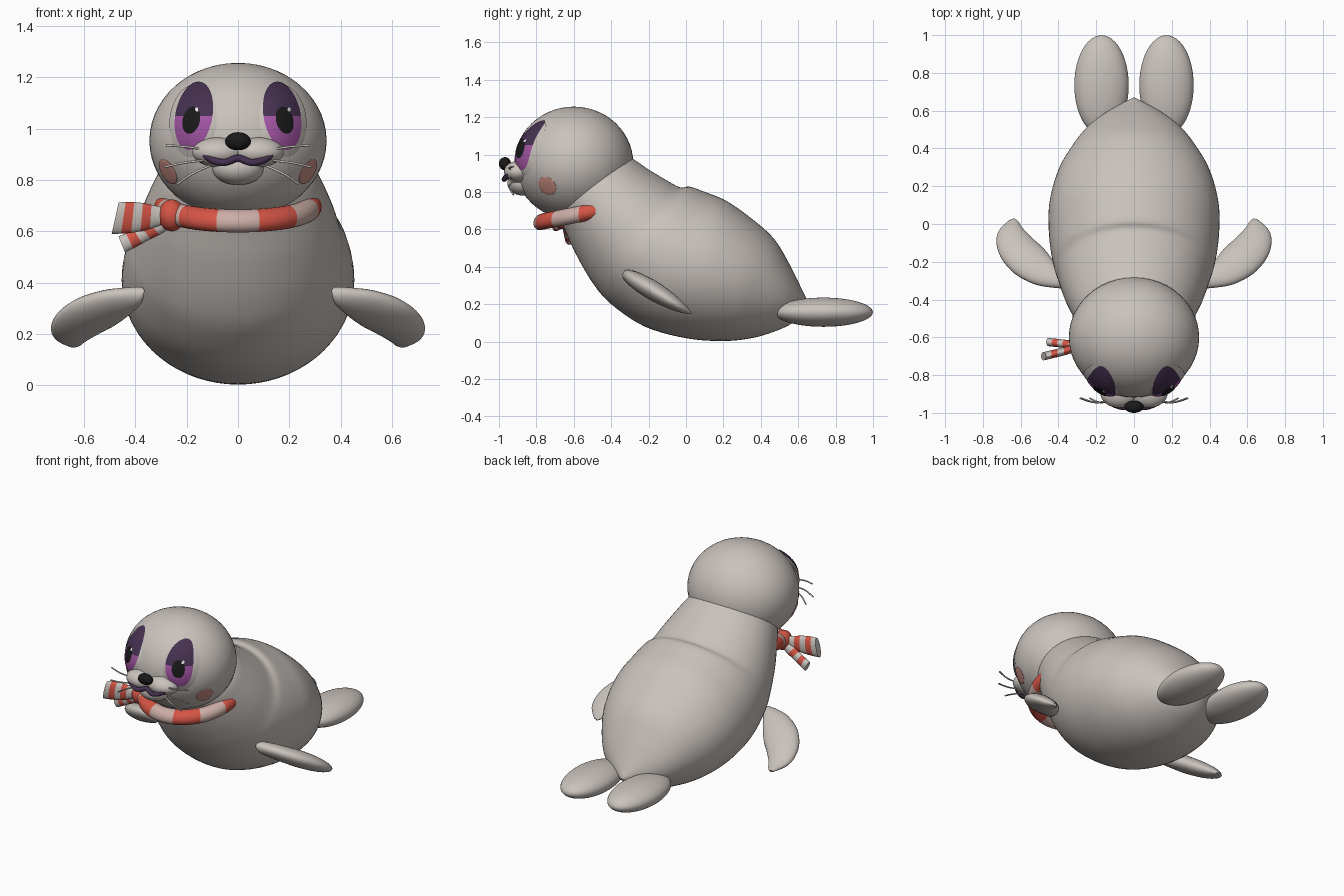
import bpy, bmesh, math
from mathutils import Vector, Matrix

cube = bpy.data.objects.get("Cube")
if cube:
    bpy.data.objects.remove(cube, do_unlink=True)


def material(name, rgb):
    m = bpy.data.materials.new(name)
    m.use_nodes = True
    col = (*rgb, 1)
    m.diffuse_color = col
    m.node_tree.nodes["Principled BSDF"].inputs["Base Color"].default_value = col
    return m


GREY = material("warm grey fur", (.585, .54, .505))
RED = material("scarf red", (.66, .09, .06))
PALE = material("scarf pale", (.6, .42, .38))
PURPLE = material("iris purple", (.36, .09, .37))
DARK = material("dark purple", (.06, .03, .08))
BLACK = material("black", (.01, .01, .01))
BLUSH = material("cheek blush", (.59, .27, .23))
WHITE = material("eye highlight", (.8, .8, .8))


def finish(name, bm, mats, recalc=True):
    if recalc:
        bmesh.ops.recalc_face_normals(bm, faces=bm.faces)
    me = bpy.data.meshes.new(name)
    bm.to_mesh(me)
    bm.free()
    for m in mats:
        me.materials.append(m)
    me.shade_smooth()
    me.set_sharp_from_angle(angle=math.radians(55))
    ob = bpy.data.objects.new(name, me)
    bpy.context.collection.objects.link(ob)
    return ob


def orb(name, loc, radii, mat, normal=None):
    bm = bmesh.new()
    bmesh.ops.create_uvsphere(bm, u_segments=48, v_segments=28, radius=1)
    rot = Vector(normal).to_track_quat('Z', 'Y').to_matrix().to_4x4() if normal else Matrix()
    bm.transform(Matrix.Translation(loc) @ rot @ Matrix.Diagonal((*radii, 1)))
    return finish(name, bm, [mat])


def smooth_rows(rows, steps):
    """Catmull-Rom through rows of vectors."""
    out = []
    for i in range(len(rows) - 1):
        quad = [rows[max(0, min(len(rows) - 1, i + k))] for k in (-1, 0, 1, 2)]
        for s in range(steps):
            t = s / steps
            out.append([b + (c - a) * t / 2 + (2 * a - 5 * b + 4 * c - d) * t * t / 2
                        + (3 * b - a - 3 * c + d) * t ** 3 / 2 for a, b, c, d in zip(*quad)])
    return out + [rows[-1]]


def loft(name, rows, mats, steps=4, segs=40, stripe=0):
    """Skin elliptical sections, each given by two opposite points and a half-width vector."""
    bm = bmesh.new()
    rings = []
    for a, b, h in smooth_rows([[Vector(v) for v in r] for r in rows], steps):
        mid, up = (a + b) / 2, (a - b) / 2
        rings.append([bm.verts.new(mid + up * math.cos(t) + h * math.sin(t))
                      for t in (math.tau * k / segs for k in range(segs))])
    for i, (p, q) in enumerate(zip(rings, rings[1:])):
        for k in range(segs):
            f = bm.faces.new((p[k], p[k - 1], q[k - 1], q[k]))
            f.material_index = i // stripe % 2 if stripe else 0
    bm.faces.new(rings[0])
    f = bm.faces.new(rings[-1])
    f.material_index = (len(rings) - 2) // stripe % 2 if stripe else 0
    return finish(name, bm, mats)


def tube(name, pts, radius, mat):
    cu = bpy.data.curves.new(name, 'CURVE')
    cu.dimensions = '3D'
    cu.bevel_depth = radius
    cu.bevel_resolution = 3
    cu.use_fill_caps = True
    sp = cu.splines.new('POLY')
    path = smooth_rows([[Vector(p)] for p in pts], 6)
    sp.points.add(len(path) - 1)
    for p, (v,) in zip(sp.points, path):
        p.co = (*v, 1)
    cu.materials.append(mat)
    ob = bpy.data.objects.new(name, cu)
    bpy.context.collection.objects.link(ob)


# Body: tilted sections from neck to tail (top y, z, bottom y, z, half width)
body = [(-.36, 1.0, -.70, .78, .22), (-.29, .98, -.70, .70, .29), (-.2, .92, -.65, .60, .335),
        (-.1, .86, -.59, .47, .375), (-.03, .824, -.5, .315, .405), (.02, .828, -.4, .2, .43),
        (.1, .80, -.22, .08, .45), (.22, .75, 0, .018, .448), (.36, .65, .2, .003, .402),
        (.47, .55, .36, .02, .325), (.55, .42, .49, .06, .24), (.61, .3, .58, .105, .14),
        (.67, .18, .668, .17, .005)]
loft("body", [((0, a, b), (0, c, d), (w, 0, 0)) for a, b, c, d, w in body], [GREY], 5, 64)

# Head
HC, HR = Vector((0, -.6, .953)), Vector((.345, .318, .303))
orb("head", HC, HR, GREY)

# Front flippers: leading x, y, trailing x, y, half thickness, on a plane sloping back
fin = [(.365, -.335, .375, -.28, .02), (.38, -.337, .39, -.255, .036), (.44, -.333, .44, -.18, .045),
       (.53, -.315, .485, -.125, .05), (.63, -.262, .53, -.085, .052), (.70, -.185, .57, -.045, .046),
       (.728, -.105, .595, -.015, .036), (.715, -.035, .61, .01, .022), (.66, .02, .63, .028, .006)]
slope = lambda y: .365 - .6 * (y + .33)
for s, side in ((1, "left"), (-1, "right")):
    loft(side + "_front_flipper", [((s * a, b, slope(b)), (s * c, d, slope(d)),
         Vector((0, .5, .86)) * t) for a, b, c, d, t in fin], [GREY], 4, 32)
    orb(side + "_rear_flipper", (s * .172, .735, .157), (.144, .264, .078), GREY)


def eye_y(x, z, s):
    """Head surface with a shallow bulge around each eye."""
    dx, dz = x / HR.x, (z - HC.z) / HR.z
    y = HC.y - HR.y * math.sqrt(max(.01, 1 - dx * dx - dz * dz))
    r2 = ((x - s * .18) / .1) ** 2 + ((z - 1.045) / .16) ** 2
    return y - .026 * max(0, 1 - r2)


def patch(name, s, cx, cz, rx, rz, lift, mats, shear=0, split=None):
    bm = bmesh.new()
    n, rings = 48, 14

    def vert(r, t):
        u, v = r * math.cos(t), r * math.sin(t)
        x, z = cx + rx * u - s * shear * v, cz + rz * v
        return bm.verts.new((x, eye_y(x, z, s) - lift, z))

    prev = [vert(0, 0)] * n
    for i in range(1, rings + 1):
        cur = [vert(i / rings, math.tau * k / n) for k in range(n)]
        for k in range(n):
            j = (k + 1) % n
            loop = (prev[k], cur[k], cur[j]) if i == 1 else (prev[k], cur[k], cur[j], prev[j])
            f = bm.faces.new(loop)
            if split is not None and f.calc_center_median().z > split:
                f.material_index = 1
        prev = cur
    finish(name, bm, mats, False)


# Eyes, cheeks, whiskers
for s, side in ((1, "left"), (-1, "right")):
    patch(side + "_eye_socket", s, s * .175, 1.03, .092, .142, .001, [GREY], .008)
    patch(side + "_iris", s, s * .172, 1.05, .073, .133, .005, [PURPLE, DARK], .018, 1.05)
    patch(side + "_pupil", s, s * .182, 1.033, .034, .053, .009, [BLACK], .008)
    patch(side + "_eye_highlight", s, s * .18 + .02, 1.075, .007, .009, .012, [WHITE])
    d = Vector((s * .79, -.445, -.40)).normalized()
    nrm = Vector(a / b for a, b in zip(d, HR)).normalized()
    spot = HC + Vector(a * b for a, b in zip(HR, d)) - nrm * .003
    orb(side + "_blush", spot, (.054, .054, .006), BLUSH, nrm)
    orb(side + "_muzzle", (s * .078, -.895, .908), (.1, .078, .058), GREY)
    for i, (z0, x1, z1) in enumerate(((.915, .28, .935), (.878, .287, .85), (.855, .235, .785))):
        tube(f"{side}_whisker_{i + 1}", [(s * .11, -.93, z0), (s * (x1 + .12) / 2, -.945, (z0 + z1) / 2 + .004),
                                         (s * x1, -.922, z1)], .0045, GREY)

# Muzzle
orb("chin", (0, -.87, .846), (.1, .085, .066), GREY)
orb("nose", (0, -.968, .951), (.05, .032, .035), BLACK)
half = [(.13, -.945, .898), (.095, -.962, .876), (.05, -.972, .868)]
tube("mouth", [(-x, y, z) for x, y, z in half] + [(0, -.958, .885)] + half[::-1], .014, DARK)

# Scarf: striped band round the front of the neck
band = []
for k in range(15):
    t = math.radians(-105 + 15 * k)
    out = Vector((math.sin(t), -math.cos(t), -.2 * math.cos(t)))
    mid = Vector((0, -.49, .697)) + out * .283
    band.append((mid + out * .043, mid - out * .043, (0, 0, .044)))
loft("scarf_band", band, [RED, PALE], 3, 24, 6)
orb("scarf_knot", (-.258, -.65, .662), (.052, .058, .062), RED)

# Scarf ends: upper x, z, lower x, z and depth y
ends = {"upper": [(-.27, .69, -.27, .63, -.65), (-.32, .70, -.325, .615, -.66), (-.37, .71, -.38, .60, -.675),
                  (-.42, .715, -.435, .592, -.688), (-.465, .712, -.492, .59, -.70)],
        "lower": [(-.28, .67, -.25, .63, -.645), (-.33, .645, -.29, .595, -.64), (-.38, .62, -.34, .57, -.635),
                  (-.42, .60, -.39, .543, -.63), (-.465, .58, -.44, .517, -.625)]}
for name, rows in ends.items():
    loft(name + "_scarf_end", [((a, y, b), (c, y, d), (0, .022, 0)) for a, b, c, d, y in rows],
         [RED, GREY], 6, 24, 4)
